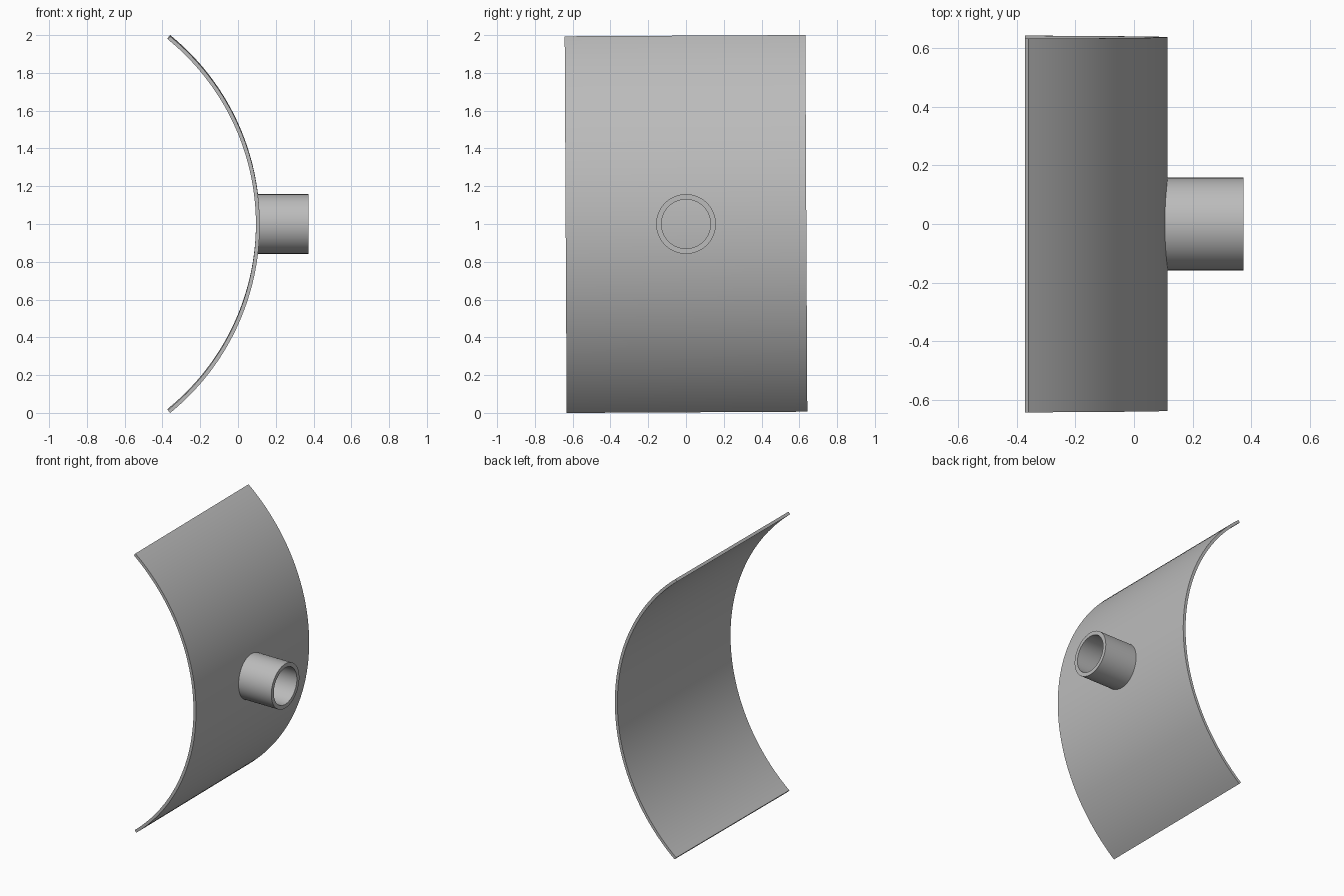
import bpy, bmesh, math
from mathutils import Matrix

cube = bpy.data.objects.get("Cube")
if cube:
    bpy.data.objects.remove(cube, do_unlink=True)

grey = bpy.data.materials.new("plain grey")
grey.use_nodes = True
COLOUR = (0.5, 0.5, 0.5, 1)
grey.diffuse_color = COLOUR
grey.node_tree.nodes["Principled BSDF"].inputs["Base Color"].default_value = COLOUR


def swept(name, profile, axis, centre, angle, steps, tilt=0.0):
    """Spin a closed profile about an axis; cap the ends of a partial turn."""
    bm = bmesh.new()
    full = angle > 6.28
    start = bm.faces.new([bm.verts.new(p) for p in profile])
    geom = [start] + start.edges[:] + start.verts[:]
    end = bmesh.ops.spin(bm, geom=geom, cent=centre, axis=axis, angle=angle,
                         steps=steps, use_duplicate=False)["geom_last"]
    if full:
        caps = [start] + [f for f in end if isinstance(f, bmesh.types.BMFace)]
        bmesh.ops.delete(bm, geom=list(set(caps)), context='FACES_ONLY')
        bmesh.ops.remove_doubles(bm, verts=bm.verts, dist=1e-5)
    bmesh.ops.recalc_face_normals(bm, faces=bm.faces)
    bm.transform(Matrix.Translation((0, 0, 1)) @ Matrix.Rotation(tilt, 4, 'X'))
    mesh = bpy.data.meshes.new(name)
    bm.to_mesh(mesh)
    bm.free()
    mesh.materials.append(grey)
    obj = bpy.data.objects.new(name, mesh)
    bpy.context.collection.objects.link(obj)
    bpy.ops.object.select_all(action='DESELECT')
    obj.select_set(True)
    bpy.context.view_layer.objects.active = obj
    bpy.ops.object.shade_smooth_by_angle(angle=math.radians(30))
    return obj


# Curved plate, very slightly tilted sideways
outer, wall, half_width, apex = 1.285, 0.02, 0.637, 0.115
half_arc = math.asin(0.997 / outer)
centre_x = apex - outer
c, s = math.cos(half_arc), math.sin(half_arc)
plate_profile = [(centre_x + r * c, y, -r * s)
                 for r, y in ((outer, -half_width), (outer, half_width),
                              (outer - wall, half_width), (outer - wall, -half_width))]
swept("curved_plate", plate_profile, (0, -1, 0), (centre_x, 0, 0),
      2 * half_arc, 64, math.radians(0.3))

# Open tube standing on the convex side of the plate
tube_profile = [(x, 0, r) for x, r in ((0.1, 0.158), (0.373, 0.158),
                                       (0.373, 0.13), (0.1, 0.13))]
swept("tube", tube_profile, (1, 0, 0), (0, 0, 0), 2 * math.pi, 64)
